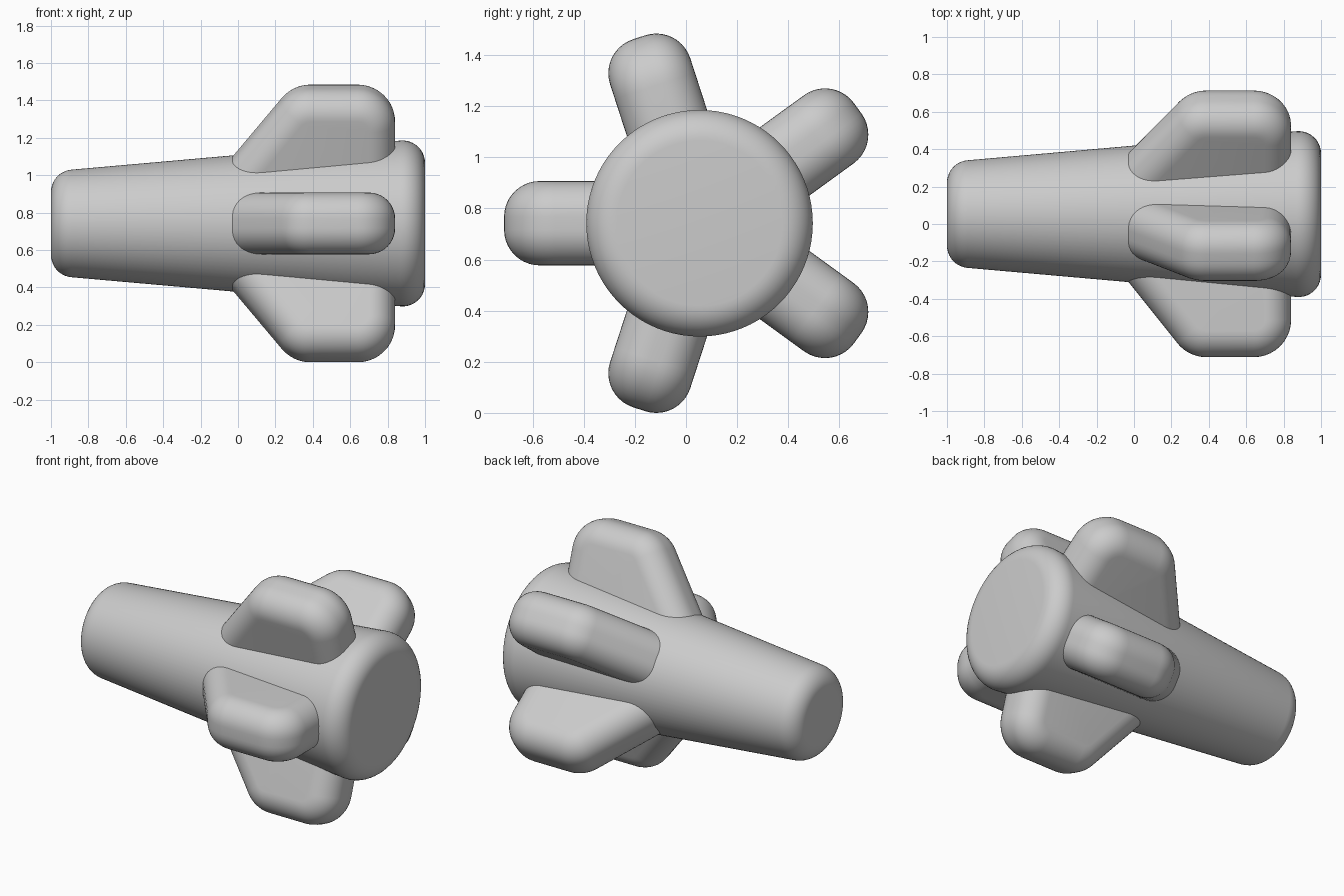
import bpy, bmesh
from math import sin, cos, pi, radians, atan2

if "Cube" in bpy.data.objects:
    bpy.data.objects.remove(bpy.data.objects["Cube"])

CY, CZ = 0.053, 0.742          # body axis runs along x through this point


def make_object(name, rings, closed_normals=True):
    """Loft a list of equal-length point rings and cap both ends."""
    bm = bmesh.new()
    loops = [[bm.verts.new(p) for p in ring] for ring in rings]
    n = len(loops[0])
    for a, b in zip(loops, loops[1:]):
        for i in range(n):
            j = (i + 1) % n
            bm.faces.new((a[i], a[j], b[j], b[i]))
    bm.faces.new(loops[0])
    bm.faces.new(loops[-1])
    bmesh.ops.recalc_face_normals(bm, faces=bm.faces)
    mesh = bpy.data.meshes.new(name)
    bm.to_mesh(mesh)
    bm.free()
    obj = bpy.data.objects.new(name, mesh)
    bpy.context.collection.objects.link(obj)
    bpy.ops.object.select_all(action='DESELECT')
    obj.select_set(True)
    bpy.context.view_layer.objects.active = obj
    bpy.ops.object.shade_smooth_by_angle(angle=radians(35))
    return obj


def arc(cx, cr, radius, start, end, steps=10):
    """Arc points; angles in degrees, 0 = +x, 90 = outward."""
    angles = [radians(start + (end - start) * i / steps) for i in range(steps + 1)]
    return [(cx + radius * cos(a), cr + radius * sin(a)) for a in angles]


# Tapered body with rounded ends, revolved about x
profile = arc(-0.88, 0.168, 0.12, 180, 95) + arc(0.88, 0.3235, 0.12, 95, 0)
SIDES = 80
make_object("tapered_body", [
    [(x, CY + r * cos(2 * pi * k / SIDES), CZ + r * sin(2 * pi * k / SIDES))
     for k in range(SIDES)] for x, r in profile])

# Fins: swept leading edge, softly rounded rim
HALF, ROUND, CORNER = 0.165, 0.14, 0.20
SLANT = 180 - math_deg if (math_deg := atan2(0.625, 0.781) * 180 / pi) else 0


def fin_outline(inset):
    rad = CORNER - inset
    return ([(-0.16 + inset / 0.781, 0.2)]
            + arc(0.388, 0.565, rad, SLANT, 90)
            + arc(0.64, 0.565, rad, 90, 0)
            + [(0.84 - inset, 0.2)])


def fin(name, angle):
    ca, sa = cos(angle), sin(angle)
    steps = 10
    layers = []
    for i in range(steps + 1):
        t = pi / 2 * i / steps
        layers.append((HALF - ROUND + ROUND * sin(t), ROUND * (1 - cos(t))))
    layers = [(-w, d) for w, d in reversed(layers)] + layers
    make_object(name, [
        [(x, CY + r * ca - w * sa, CZ + r * sa + w * ca) for x, r in fin_outline(d)]
        for w, d in layers])


for k in range(5):
    fin(f"fin_{k + 1}", pi + k * 2 * pi / 5)
